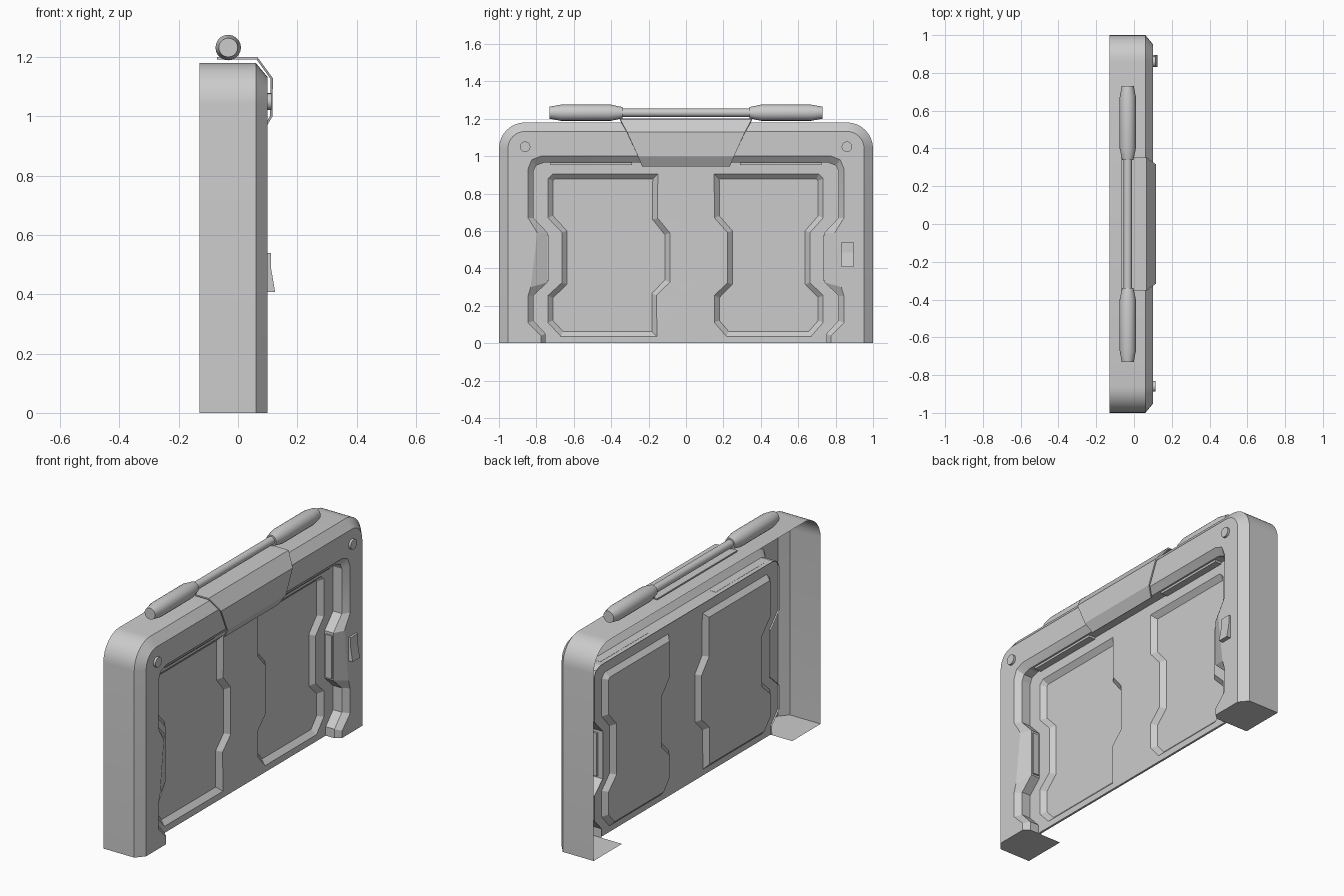
import bpy, bmesh, math
from mathutils import Vector

if "Cube" in bpy.data.objects:
    bpy.data.objects.remove(bpy.data.objects["Cube"])


def finish(name, bm, thick=0, smooth=None, offset=0):
    bmesh.ops.recalc_face_normals(bm, faces=bm.faces[:])
    me = bpy.data.meshes.new(name)
    bm.to_mesh(me)
    bm.free()
    ob = bpy.data.objects.new(name, me)
    bpy.context.collection.objects.link(ob)
    if thick:
        m = ob.modifiers.new("thickness", 'SOLIDIFY')
        m.thickness = thick
        m.offset = offset
    if smooth:
        bpy.ops.object.select_all(action='DESELECT')
        ob.select_set(True)
        bpy.context.view_layer.objects.active = ob
        bpy.ops.object.shade_smooth_by_angle(angle=math.radians(smooth))
    return ob


def row(bm, pts, x):
    return [bm.verts.new((x, y, z)) for y, z in pts]


def strip(bm, a, b, closed=False):
    n = len(a)
    for i in range(n if closed else n - 1):
        j = (i + 1) % n
        bm.faces.new((a[i], a[j], b[j], b[i]))


def prism(name, xz, y0, y1):
    bm = bmesh.new()
    a = [bm.verts.new((x, y0, z)) for x, z in xz]
    b = [bm.verts.new((x, y1, z)) for x, z in xz]
    strip(bm, a, b, True)
    bm.faces.new(a)
    bm.faces.new(b)
    return finish(name, bm)


def box(name, x0, x1, y0, y1, z0, z1):
    return prism(name, [(x0, z0), (x1, z0), (x1, z1), (x0, z1)], y0, y1)


def lathe_y(name, prof, x, z, sides=20):
    # rings of (y, radius) around an axis along y
    bm = bmesh.new()
    rings = []
    for y, r in prof:
        rings.append([bm.verts.new((x + r * math.cos(2 * math.pi * k / sides), y,
                                    z + r * math.sin(2 * math.pi * k / sides))) for k in range(sides)])
    for a, b in zip(rings, rings[1:]):
        strip(bm, a, b, True)
    bm.faces.new(rings[0])
    bm.faces.new(rings[-1])
    return finish(name, bm, smooth=25)


def u_path(half):
    # mirror a right-hand (y, z) half path into a full arch, left foot to right foot
    return [(-y, z) for y, z in half] + half[::-1]


def arch(r):
    corner = [(0.86 + r * math.cos(t * math.pi / 16), 1.04 + r * math.sin(t * math.pi / 16)) for t in range(9)]
    return u_path([(0.86 + r, 0)] + corner)


# frame shell: open at the back, chamfered front, notched opening
front_edge = u_path([(0.775, 0), (0.775, 0.04), (0.845, 0.11), (0.845, 0.25), (0.83, 0.30),
                     (0.795, 0.59), (0.845, 0.67), (0.845, 0.93), (0.825, 0.98), (0.775, 1.0)])
inner_edge = u_path([(0.75, 0), (0.75, 0.05), (0.815, 0.12), (0.815, 0.255), (0.74, 0.325),
                     (0.74, 0.59), (0.815, 0.67), (0.815, 0.92), (0.80, 0.95), (0.76, 0.965)])
bm = bmesh.new()
back = row(bm, arch(0.14), -0.13)
side = row(bm, arch(0.14), 0.06)
face = row(bm, arch(0.092), 0.10)
lip = row(bm, front_edge, 0.10)
bevel = row(bm, inner_edge, 0.07)
wall = row(bm, inner_edge, -0.005)
for a, b in ((back, side), (side, face), (lip, bevel), (bevel, wall)):
    strip(bm, a, b)
bm.faces.new(face + lip[::-1])
for i, s in ((0, -1), (-1, 1)):          # feet
    heel = bm.verts.new((-0.13, s * 0.75, 0))
    bm.faces.new((back[i], side[i], face[i], lip[i], bevel[i], wall[i], heel))
finish("door_frame", bm, smooth=20)


# sliding doors with recessed panels
def door(name, outline, panel):
    bm = bmesh.new()
    inner = row(bm, panel, 0.01)
    f = bm.faces.new(inner)
    o = row(bm, outline, 0.01)
    edges = f.edges[:] + [bm.edges.new((o[i], o[i - 1])) for i in range(len(o))]
    bmesh.ops.triangle_fill(bm, edges=edges, use_beauty=True)
    f = next(f for f in bm.faces if set(f.verts) == set(inner))
    bmesh.ops.inset_region(bm, faces=[f], thickness=0.026, use_even_offset=True)
    for v in f.verts:
        v.co.x = -0.015
    finish(name, bm, thick=0.012)


seam = [(0, 0), (0, 0.255), (0.07, 0.325), (0.07, 0.59), (0, 0.67), (0, 0.965)]
n = len(inner_edge) // 2
door("left_door", inner_edge[:n] + seam[::-1],
     [(-0.67, 0.035), (-0.74, 0.11), (-0.74, 0.255), (-0.665, 0.325), (-0.665, 0.59), (-0.74, 0.67),
      (-0.74, 0.88), (-0.715, 0.905), (-0.15, 0.905), (-0.15, 0.67), (-0.085, 0.59), (-0.085, 0.325),
      (-0.155, 0.255), (-0.155, 0.035)])
door("right_door", inner_edge[n:] + seam,
     [(0.67, 0.035), (0.735, 0.11), (0.735, 0.255), (0.665, 0.325), (0.665, 0.59), (0.735, 0.67),
      (0.735, 0.88), (0.71, 0.905), (0.15, 0.905), (0.15, 0.67), (0.22, 0.59), (0.22, 0.325),
      (0.15, 0.255), (0.15, 0.11), (0.215, 0.035)])

for s, n in ((-1, "left"), (1, "right")):
    # guide bars in the opening, corner bolts, padded ends of the top bar
    box(n + "_top_strip", 0.02, 0.06, *sorted((s * 0.29, s * 0.725)), 0.953, 0.966)
    box(n + "_side_strip", 0.025, 0.065, *sorted((s * 0.732, s * 0.752)), 0.335, 0.575)
    bm = bmesh.new()
    bmesh.ops.create_cone(bm, cap_ends=True, segments=20, radius1=0.028, radius2=0.028, depth=0.025)
    for v in bm.verts:
        v.co = Vector((v.co.z + 0.10, v.co.x + s * 0.86, v.co.y + 1.05))
    finish(n + "_bolt", bm, smooth=30)
    lathe_y(n + "_bar_end", [(s * y, r) for y, r in
            ((0.73, 0.032), (0.67, 0.043), (0.40, 0.043), (0.34, 0.030))], -0.033, 1.232)
lathe_y("top_bar", [(-0.36, 0.022), (0.36, 0.022)], -0.033, 1.232)

# folded bracket over the lintel
bm = bmesh.new()
prof = [(-0.07, 1.196, 0.353), (0.064, 1.196, 0.353), (0.114, 1.127, 0.315),
        (0.112, 1.0, 0.257), (0.08, 0.947, 0.235)]
strip(bm, [bm.verts.new((x, -w, z)) for x, z, w in prof], [bm.verts.new((x, w, z)) for x, z, w in prof])
finish("lintel_bracket", bm, thick=0.008)

# wall switch
prism("door_switch", [(0.095, 0.408), (0.125, 0.408), (0.112, 0.485), (0.112, 0.54), (0.095, 0.54)], 0.832, 0.895)
